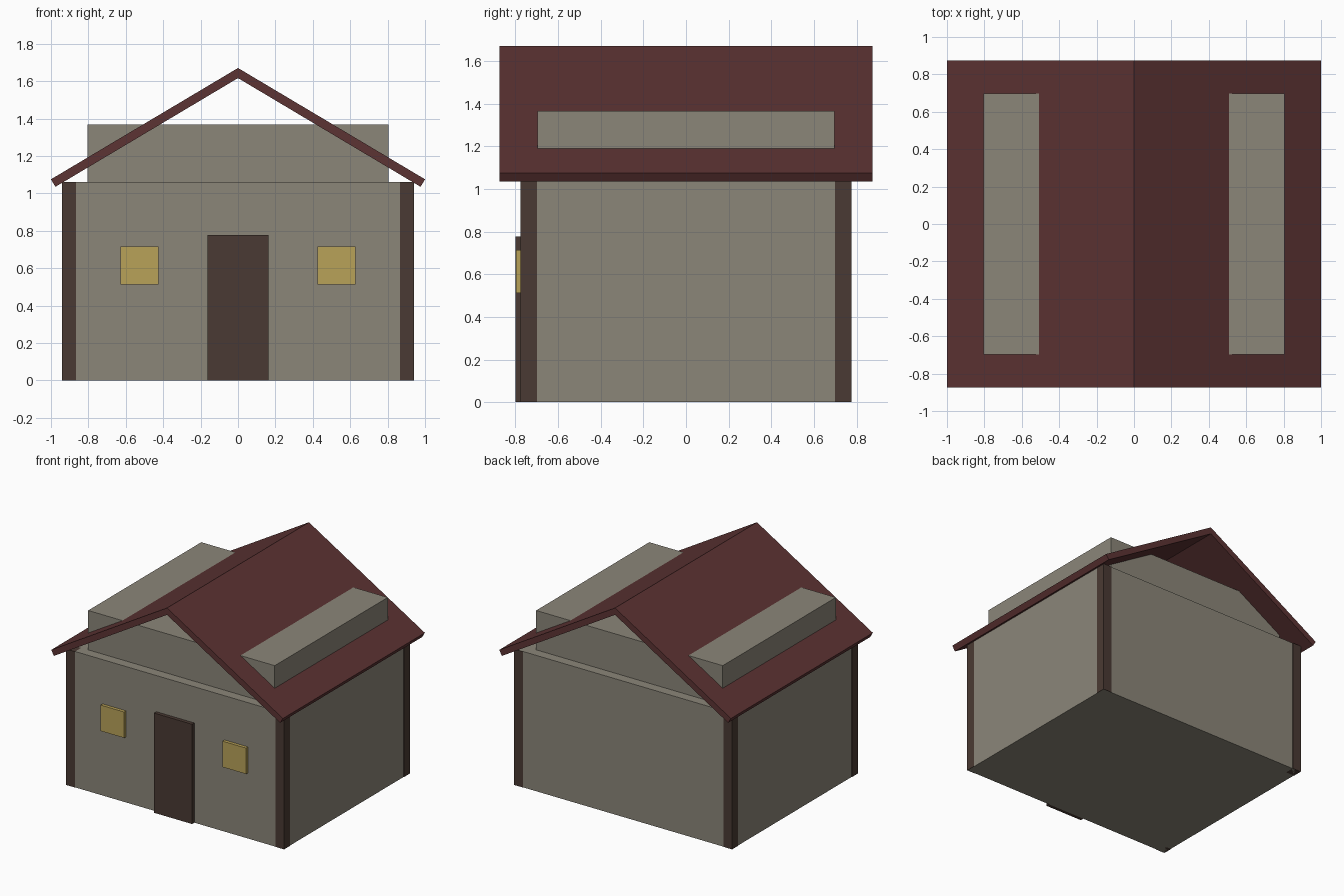
import bpy, bmesh

if "Cube" in bpy.data.objects:
    bpy.data.objects.remove(bpy.data.objects["Cube"])

def material(name, hex_colour):
    m = bpy.data.materials.new(name)
    lin = []
    for i in (0, 2, 4):
        c = int(hex_colour[i:i + 2], 16) / 255
        lin.append(c / 12.92 if c <= 0.04045 else ((c + 0.055) / 1.055) ** 2.4)
    m.diffuse_color = (*lin, 1)
    m.use_nodes = True
    m.node_tree.nodes["Principled BSDF"].inputs["Base Color"].default_value = m.diffuse_color
    return m

STONE = material("grey stone", "8b8679")
ROOF = material("dark red roof", "5c3333")
WOOD = material("dark wood", "4a3a33")
GLASS = material("yellow window", "b9a259")

def prism(name, profile, y0, y1, mat):
    """Extrude an x-z profile along y."""
    bm = bmesh.new()
    face = bm.faces.new([bm.verts.new((x, y0, z)) for x, z in profile])
    ext = bmesh.ops.extrude_face_region(bm, geom=[face])
    verts = [g for g in ext["geom"] if isinstance(g, bmesh.types.BMVert)]
    bmesh.ops.translate(bm, verts=verts, vec=(0, y1 - y0, 0))
    bmesh.ops.recalc_face_normals(bm, faces=bm.faces)
    mesh = bpy.data.meshes.new(name)
    bm.to_mesh(mesh)
    bm.free()
    mesh.materials.append(mat)
    obj = bpy.data.objects.new(name, mesh)
    bpy.context.collection.objects.link(obj)
    return obj

def box(name, x0, x1, y0, y1, z0, z1, mat):
    return prism(name, [(x0, z0), (x1, z0), (x1, z1), (x0, z1)], y0, y1, mat)

# Main walls and the upper storey that pokes through the roof
box("walls", -0.938, 0.938, -0.773, 0.773, 0, 1.06, STONE)
box("upper_storey", -0.805, 0.805, -0.697, 0.697, 1.06, 1.367, STONE)

# Corner posts
for sx, side in ((-1, "left"), (1, "right")):
    for sy, end in ((-1, "front"), (1, "back")):
        xs = sorted((sx * 0.865, sx * 0.941))
        ys = sorted((sy * 0.70, sy * 0.776))
        box(f"{end}_{side}_post", *xs, *ys, 0, 1.06, WOOD)

# Pitched roof with square-cut eaves
prism("roof", [(0, 1.67), (1.0, 1.075), (0.976, 1.035), (0, 1.616),
               (-0.976, 1.035), (-1.0, 1.075)], -0.875, 0.875, ROOF)

# Door and windows on the front
box("door", -0.164, 0.164, -0.801, -0.77, 0, 0.778, WOOD)
for cx, side in ((-0.526, "left"), (0.526, "right")):
    box(f"{side}_window", cx - 0.102, cx + 0.102, -0.798, -0.77, 0.513, 0.715, GLASS)
